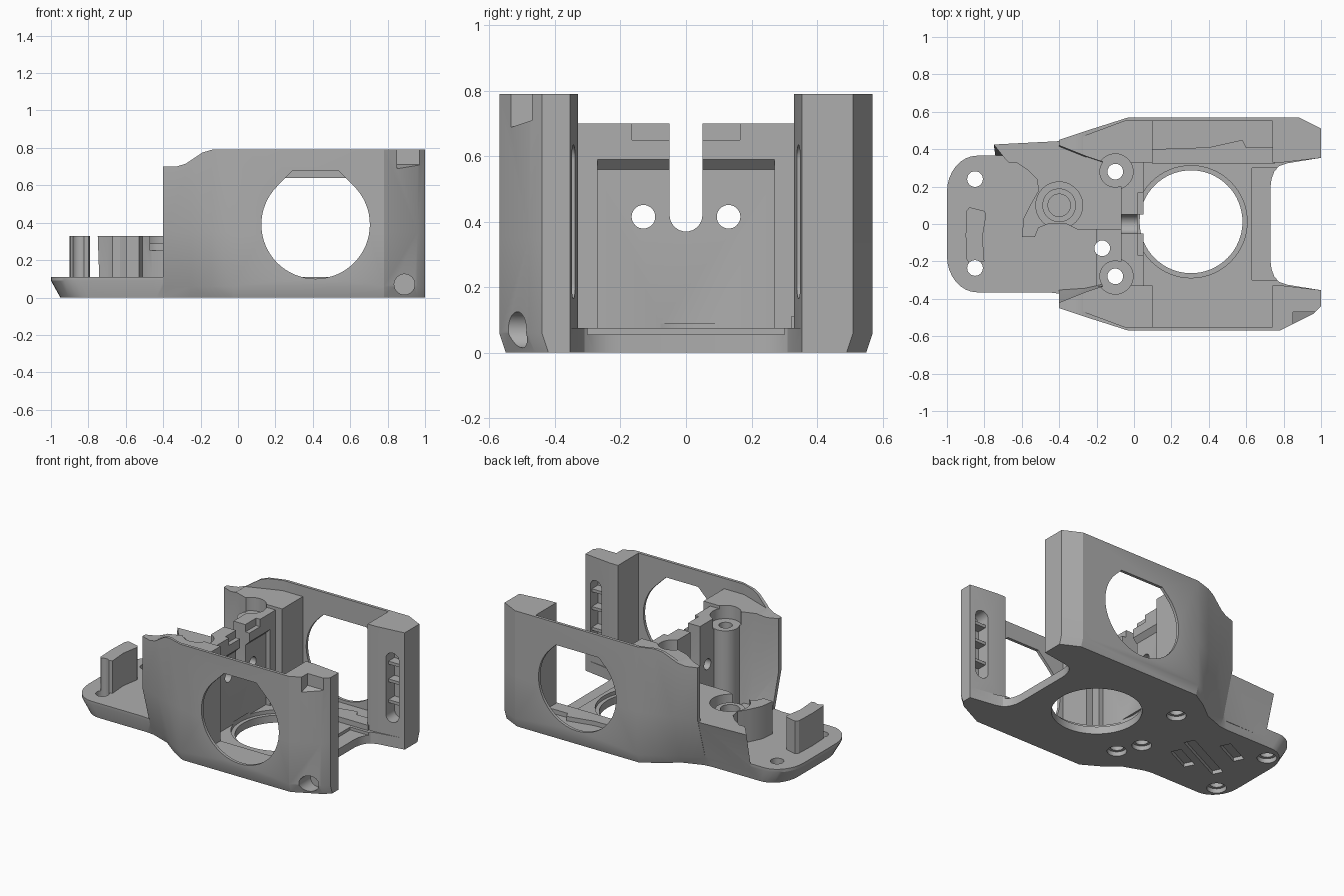
import bpy, bmesh
from math import sin, cos, pi, radians
from mathutils import Matrix

old = bpy.data.objects.get("Cube")
if old:
    bpy.data.objects.remove(old, do_unlink=True)

grey = bpy.data.materials.new("mid_grey")
grey.use_nodes = True
COLOUR = (0.42, 0.42, 0.42, 1)
grey.diffuse_color = COLOUR
grey.node_tree.nodes["Principled BSDF"].inputs["Base Color"].default_value = COLOUR


def loft(name, levels, axis="z"):
    """Join outlines, each given with its position along the axis, into one solid."""
    place = {"z": lambda u, v, w: (u, v, w),
             "y": lambda u, v, w: (u, w, v),
             "x": lambda u, v, w: (w, u, v)}[axis]
    bm = bmesh.new()
    rings = [[bm.verts.new(place(u, v, w)) for u, v in pts] for w, pts in levels]
    bm.faces.new(rings[0])
    bm.faces.new(rings[-1])
    for a, b in zip(rings, rings[1:]):
        for i in range(len(a)):
            j = (i + 1) % len(a)
            bm.faces.new((a[i], a[j], b[j], b[i]))
    bmesh.ops.recalc_face_normals(bm, faces=bm.faces)
    me = bpy.data.meshes.new(name)
    bm.to_mesh(me)
    bm.free()
    me.materials.append(grey)
    ob = bpy.data.objects.new(name, me)
    bpy.context.collection.objects.link(ob)
    return ob


def disc(u, v, r, n=48):
    return [(u + r * cos(2 * pi * i / n), v + r * sin(2 * pi * i / n)) for i in range(n)]


def rect(u0, u1, v0, v1):
    return [(u0, v0), (u1, v0), (u1, v1), (u0, v1)]


def mirrored(half):
    """Close an outline given for its +y side."""
    return half + [(x, -y) for x, y in reversed(half)]


def combine(target, tool, operation):
    mod = target.modifiers.new(tool.name, "BOOLEAN")
    mod.operation, mod.object, mod.solver = operation, tool, "EXACT"
    deps = bpy.context.evaluated_depsgraph_get()
    mesh = bpy.data.meshes.new_from_object(target.evaluated_get(deps))
    target.modifiers.clear()
    target.data = mesh
    bpy.data.objects.remove(tool, do_unlink=True)


def shell_outline(rear, side):
    """Plan of the shell; rear lists the half widths of its tapering rear end."""
    taper = list(zip((-0.4, -0.25, -0.14, -0.03), rear))
    nose = [(0.88, side), (1, side - 0.06), (1, -side + 0.13), (0.96, -side + 0.09), (0.78, -side)]
    return taper + nose + [(x, -y) for x, y in reversed(taper)]


# Main shell, flaring outward from a narrower underside at the rear
top_plan = shell_outline((0.45, 0.5, 0.535, 0.57), 0.57)
body = loft("bracket_body", [
    (0, shell_outline((0.345, 0.4, 0.485, 0.55), 0.55)),
    (0.06, shell_outline((0.365, 0.43, 0.51, 0.57), 0.57)),
    (0.35, top_plan), (0.79, top_plan)])


def cut(pts, lo, hi, axis="z"):
    combine(body, loft("cutter", [(lo, pts), (hi, pts)], axis), "DIFFERENCE")


def add(name, levels, axis="z"):
    combine(body, loft(name, levels, axis), "UNION")


def add_prism(name, pts, lo, hi, axis="z"):
    add(name, [(lo, pts), (hi, pts)], axis)


# Side pockets, central throat and open end
cut(rect(0.1, 0.74, -0.55, 0.55), 0.08, 1)
cut(mirrored([(0.05, 0.33), (0.8, 0.33), (1.1, 0.365)]), 0.075, 1)
cut(rect(0.63, 1.1, -0.3, 0.3), 0.055, 1)
cut(mirrored([(0.73, 0.2), (0.735, 0.24), (0.75, 0.28), (0.775, 0.31), (0.82, 0.325), (1.1, 0.37)]),
    -1, 1)

# Rear pocket, widening upward with the shell
low = mirrored([(-0.5, 0.35), (-0.4, 0.35), (-0.25, 0.34), (-0.07, 0.3)])
high = mirrored([(-0.5, 0.43), (-0.4, 0.42), (-0.25, 0.36), (-0.07, 0.3)])
combine(body, loft("pocket", [(0.1, low), (0.35, high), (1, high)]), "DIFFERENCE")

# Lowered, sloping top
cut(rect(-0.5, 0.12, -0.33, 0.33), 0.7, 1)
cut([(-0.5, 0.7), (-0.33, 0.7), (-0.28, 0.715), (-0.19, 0.775), (-0.14, 0.79), (-0.14, 1), (-0.5, 1)],
    -1, 1, "y")
for s in (-1, 1):
    cut([(-0.5, s * 0.33), (-0.4, s * 0.42), (-0.05, s * 0.55), (0.1, s * 0.55), (0.1, s * 0.33)],
        0.72, 1)

# Foot plate with undercut rim and rounded rear corners
corner = [(-0.84 - 0.16 * sin(i * pi / 16), 0.17 + 0.195 * cos(i * pi / 16)) for i in range(9)]
plate = mirrored([(-0.2, 0.4), (-0.38, 0.375), (-0.46, 0.365)] + corner)
sole = [(x * 0.95, y * 0.945) for x, y in plate]
add("foot_plate", [(0, sole), (0.09, plate), (0.11, plate)])

# Raised shelf with leaning outer wall and a round recess
edge = [(-0.06, -0.03), (-0.3, -0.03), (-0.36, 0), (-0.46, 0), (-0.51, -0.02), (-0.53, -0.07),
        (-0.6, -0.07), (-0.59, 0.03), (-0.55, 0.11), (-0.51, 0.18), (-0.52, 0.24), (-0.57, 0.29),
        (-0.63, 0.33), (-0.67, 0.33), (-0.69, 0.35)]
add("raised_shelf", [
    (0.05, [(-0.74, 0.355), (-0.4, 0.36), (-0.06, 0.36)] + edge),
    (0.33, [(-0.75, 0.425), (-0.4, 0.443), (-0.06, 0.43)] + edge)])
cut(disc(-0.4, 0.1, 0.125), 0.25, 1)
add_prism("recess_hub", disc(-0.4, 0.1, 0.09), 0.2, 0.29)
cut(disc(-0.4, 0.1, 0.06), 0.2, 1)
add_prism("standing_tab",
          [(-0.88, 0.09), (-0.8, 0.07), (-0.79, 0.05), (-0.81, -0.07), (-0.8, -0.2), (-0.88, -0.21),
           (-0.895, -0.19), (-0.9, -0.06), (-0.895, 0.07)], 0.05, 0.33)

# Floor ledge beside the bore
add_prism("floor_ledge",
          [(0.1, 0.32), (0.1, 0.4), (0.4, 0.41), (0.58, 0.45), (0.6, 0.41), (0.75, 0.41), (0.75, 0.32)],
          0.05, 0.11)

# Screw bosses and screw holes
for s in (-1, 1):
    add_prism("screw_boss", disc(-0.1, s * 0.28, 0.085), 0.05, 0.63)
    cut(disc(-0.1, s * 0.28, 0.095), 0.63, 1)
for x, y in ((-0.85, 0.24), (-0.85, -0.235), (-0.1, 0.28), (-0.1, -0.28), (-0.17, -0.13)):
    cut(disc(x, y, 0.042, 24), -1, 1)
    cut(disc(x, y, 0.06, 24), -1, 0.03)

# Floor bore with seat
cut(disc(0.305, 0.012, 0.275, 64), -1, 0.3)
cut(disc(0.305, 0.012, 0.3, 64), 0.05, 0.09)

# Cross wall: face panel, cable slot, holes and top notches
cut([(0.02, 0.075), (0.2, 0.075), (0.2, 0.59), (0.05, 0.59), (0.02, 0.56)], -0.27, 0.27, "y")
cut([(0.05, 1), (-0.05, 1)] + [(0.05 * cos(a), 0.42 + 0.05 * sin(a))
    for a in [pi + pi * i / 16 for i in range(17)]], -0.15, 0.2, "x")
for s in (-1, 1):
    cut(disc(s * 0.13, 0.415, 0.036, 32), -0.15, 0.2, "x")
    cut(rect(s * 0.105 - 0.06, s * 0.105 + 0.06, 0.65, 1), 0.02, 0.2, "x")

# Round side windows with flattened tops
for lo, hi, top in ((-0.7, -0.4, 0.68), (0.46, 0.7, 0.64)):
    reach = 0.29 * 2 ** 0.5 - (top - 0.39)
    arc = [radians(135 + 270 * i / 48) for i in range(49)]
    cut([(0.415 + 0.29 * cos(a), 0.39 + 0.29 * sin(a)) for a in arc]
        + [(0.415 + reach, top), (0.415 - reach, top)], lo, hi, "y")

# Rounded slots with cross bars on the inner column faces
for s in (-1, 1):
    y0, y1 = sorted((s * 0.3, s * 0.43))
    ends = [(cz, k * pi / 12 + t) for cz, t in ((0.59, 0), (0.21, pi)) for k in range(13)]
    cut([(0.915 + 0.045 * cos(a), cz + 0.045 * sin(a)) for cz, a in ends], y0, y1, "y")
    b0, b1 = sorted((s * 0.365, s * 0.44))
    for z in (0.28, 0.42, 0.54):
        add_prism("slot_bar", rect(0.86, 0.97, z, z + 0.02), b0, b1, "y")

# Column screw hole and top notch
cut(disc(0.89, 0.07, 0.055, 32), -0.7, -0.42, "y")
cut([(-0.56, 0.68), (-0.47, 0.71), (-0.47, 1), (-0.56, 1)], 0.85, 1.1, "x")

# Shallow grooves under the foot
turn = Matrix.Rotation(radians(26), 2)
for x, y, length in ((-0.55, 0, 0.42), (-0.46, -0.09, 0.2), (-0.645, 0.155, 0.2)):
    corners = rect(-length / 2, length / 2, -0.035, 0.035)
    cut([(x + u * turn[0][0] + v * turn[0][1], y + u * turn[1][0] + v * turn[1][1])
         for u, v in corners], -0.1, 0.025)

bpy.ops.object.select_all(action="DESELECT")
body.select_set(True)
bpy.context.view_layer.objects.active = body
bpy.ops.object.shade_smooth_by_angle(angle=radians(25))
